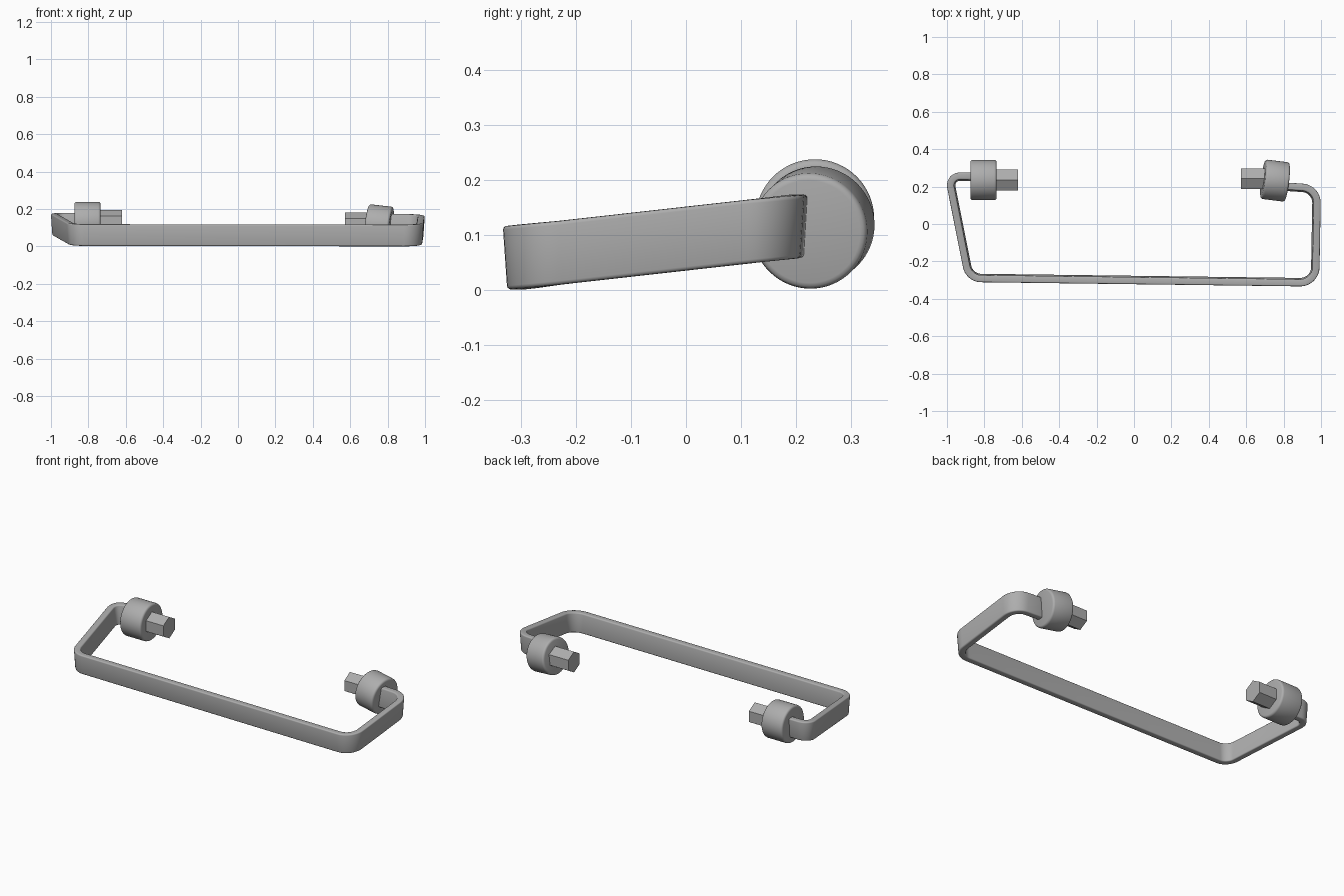
import bpy, bmesh, math
from mathutils import Vector

if "Cube" in bpy.data.objects:
    bpy.data.objects.remove(bpy.data.objects["Cube"], do_unlink=True)

steel = bpy.data.materials.new("grey_metal")
steel.use_nodes = True
colour = (0.42, 0.42, 0.42, 1)
steel.diffuse_color = colour
steel.node_tree.nodes["Principled BSDF"].inputs["Base Color"].default_value = colour


def finish(name, bm, bevel=0.0, segments=3, smooth=True):
    """Turn a bmesh into a shaded object with softened edges."""
    bmesh.ops.recalc_face_normals(bm, faces=bm.faces)
    mesh = bpy.data.meshes.new(name)
    bm.to_mesh(mesh)
    bm.free()
    mesh.materials.append(steel)
    obj = bpy.data.objects.new(name, mesh)
    bpy.context.collection.objects.link(obj)
    bpy.ops.object.select_all(action='DESELECT')
    obj.select_set(True)
    bpy.context.view_layer.objects.active = obj
    if bevel:
        mod = obj.modifiers.new("soft_edges", 'BEVEL')
        mod.width = bevel
        mod.segments = segments
        mod.limit_method = 'ANGLE'
        mod.angle_limit = math.radians(40)
        bpy.ops.object.modifier_apply(modifier=mod.name)
    if smooth:
        bpy.ops.object.shade_smooth_by_angle(angle=math.radians(35))
    return obj


def rounded_path(corners, cuts, steps=10):
    """Replace each inner corner with a cubic curve."""
    pts = [Vector(c) for c in corners]
    path = [pts[0]]
    for i, cut in enumerate(cuts, start=1):
        p = pts[i]
        a = p + (pts[i - 1] - p).normalized() * cut
        b = p + (pts[i + 1] - p).normalized() * cut
        ha, hb = a.lerp(p, 0.55), b.lerp(p, 0.55)
        for k in range(steps + 1):
            t = k / steps
            s = 1 - t
            path.append(a * s**3 + ha * 3 * s * s * t + hb * 3 * s * t * t + b * t**3)
    return path + [pts[-1]]


def band(name, path, thick, lean):
    """Sweep a tall flat strip along the path, rising towards the back."""
    bm = bmesh.new()
    rings = []
    for i, p in enumerate(path):
        d = (path[min(i + 1, len(path) - 1)] - path[max(i - 1, 0)]).normalized()
        out = Vector((d.y, -d.x))
        rise = 0.112 * (p.y + 0.28)
        ring = []
        for side, up in ((1, 0), (1, 1), (-1, 1), (-1, 0)):
            q = p + out * (side * thick / 2 + (up - 0.5) * lean)
            z = rise + (0.12 if up else 0.004)
            ring.append(bm.verts.new((q.x, q.y, z)))
        rings.append(ring)
    for a, b in zip(rings, rings[1:]):
        for k in range(4):
            n = (k + 1) % 4
            bm.faces.new((a[k], a[n], b[n], b[k]))
    bm.faces.new(rings[0])
    bm.faces.new(rings[-1])
    return finish(name, bm, 0.007)


def prism(name, start, end, radius, sides, bevel=0.0):
    """Cylinder or bar between two points, with a corner pointing up."""
    start, end = Vector(start), Vector(end)
    axis = (end - start).normalized()
    side = axis.cross(Vector((0, 0, 1))).normalized()
    up = side.cross(axis)
    bm = bmesh.new()
    caps = []
    for centre in (start, end):
        caps.append([bm.verts.new(centre + radius * (up * math.cos(a) + side * math.sin(a)))
                     for a in (2 * math.pi * k / sides for k in range(sides))])
    for k in range(sides):
        n = (k + 1) % sides
        bm.faces.new((caps[0][k], caps[0][n], caps[1][n], caps[1][k]))
    for cap in caps:
        bm.faces.new(cap)
    return finish(name, bm, bevel, smooth=sides > 8)


# Bent handle strip
handle = rounded_path(
    [(-0.85, 0.252), (-0.988, 0.254), (-0.88, -0.288),
     (0.968, -0.312), (0.977, 0.188), (0.80, 0.2)],
    [0.06, 0.06, 0.08, 0.075])
band("handle_band", handle, 0.038, 0.008)

# Round collars: the left one is slightly tilted
prism("right_collar", (-0.875, 0.235, 0.13), (-0.735, 0.235, 0.13), 0.108, 64, 0.012)
prism("left_collar", (0.818, 0.224, 0.106), (0.69, 0.24, 0.121), 0.106, 64, 0.012)

# Hexagonal drive pins facing each other
prism("right_hex_pin", (-0.78, 0.235, 0.13), (-0.62, 0.235, 0.13), 0.064, 6)
prism("left_hex_pin", (0.74, 0.242, 0.119), (0.572, 0.242, 0.119), 0.062, 6)
